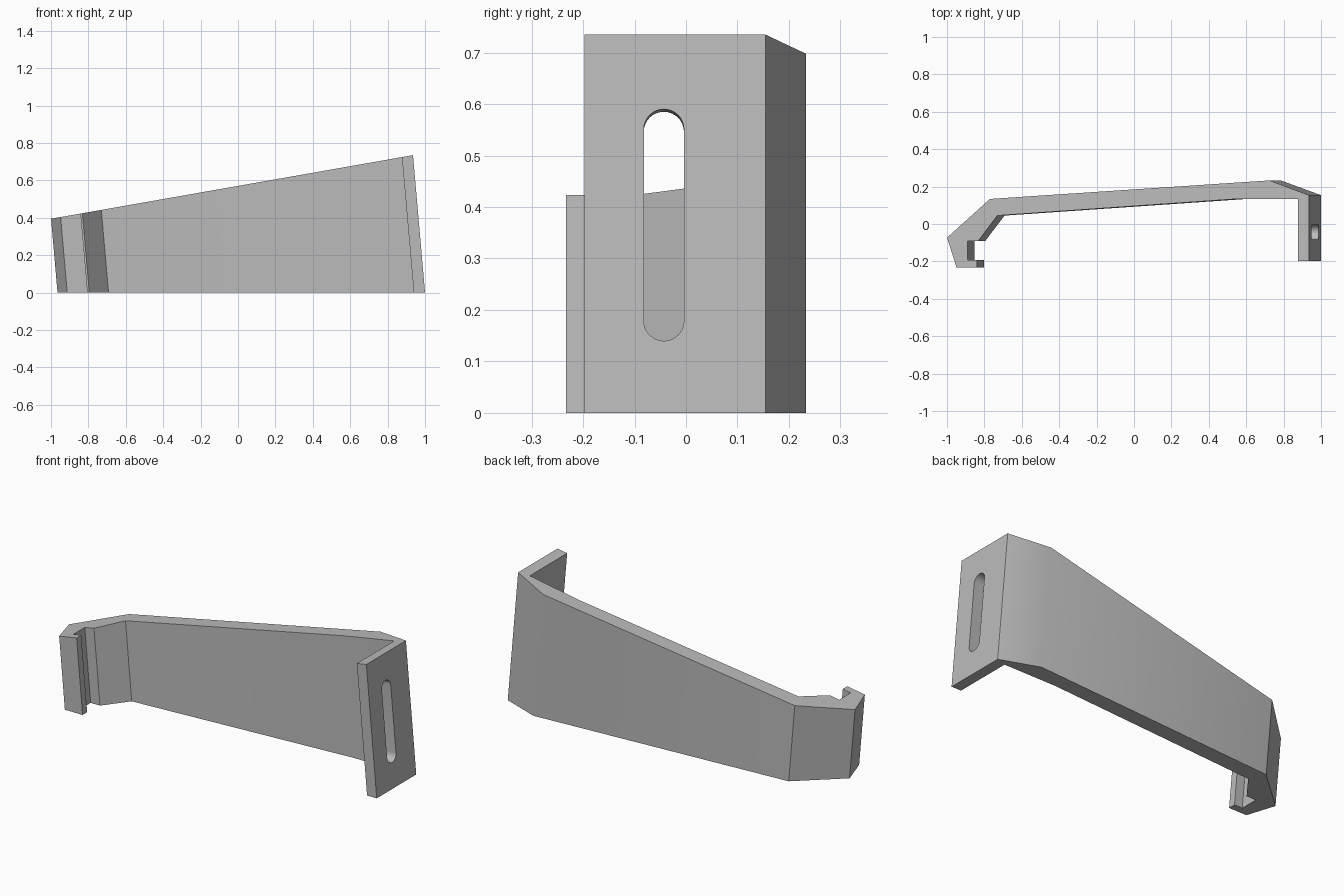
import bpy, bmesh
from math import radians, sin, cos, pi
from mathutils import Matrix

cube = bpy.data.objects.get("Cube")
if cube:
    bpy.data.objects.remove(cube, do_unlink=True)

LEAN = 0.0875      # sideways drift of the walls per unit of height
SLOPE = 0.1757     # rise of the slanted top along x
TILT = radians(5)

grey = bpy.data.materials.new("plain grey")
grey.use_nodes = True
COLOUR = (0.5, 0.5, 0.5, 1)
grey.diffuse_color = COLOUR
grey.node_tree.nodes["Principled BSDF"].inputs["Base Color"].default_value = COLOUR


def make_prism(name, lower, upper):
    """Closed solid between two matching outlines."""
    bm = bmesh.new()
    a = [bm.verts.new(p) for p in lower]
    b = [bm.verts.new(p) for p in upper]
    bm.faces.new(a)
    bm.faces.new(b)
    for i in range(len(a)):
        j = (i + 1) % len(a)
        bm.faces.new((a[i], a[j], b[j], b[i]))
    bmesh.ops.recalc_face_normals(bm, faces=bm.faces)
    mesh = bpy.data.meshes.new(name)
    bm.to_mesh(mesh)
    bm.free()
    mesh.materials.append(grey)
    obj = bpy.data.objects.new(name, mesh)
    bpy.context.collection.objects.link(obj)
    return obj


def top_point(x, y):
    """Slide a base point up the leaning wall to the slanted top."""
    z = (0.395 + SLOPE * (x + 1)) / (1 + SLOPE * LEAN)
    return (x - LEAN * z, y, z)


# Bracket outline at the base: hook, inner wall, end leg, outer wall
outline = [
    (-0.965, -0.073), (-0.913, -0.233), (-0.803, -0.233), (-0.803, -0.192),
    (-0.853, -0.192), (-0.853, -0.09), (-0.795, -0.09), (-0.692, 0.045),
    (0.62, 0.135), (0.94, 0.135), (0.94, -0.197), (1.0, -0.197),
    (1.0, 0.154), (0.785, 0.233), (-0.732, 0.134),
]
bracket = make_prism("hooked_bracket",
                     [(x, y, 0) for x, y in outline],
                     [top_point(x, y) for x, y in outline])

# Rounded slot through the end leg, square to its leaning face
RADIUS, HALF, STEPS = 0.039, 0.187, 16
slot = []
for side, start in ((1, 0), (-1, pi)):
    for i in range(STEPS + 1):
        t = start + pi * i / STEPS
        slot.append((RADIUS * cos(t), side * HALF + RADIUS * sin(t)))
cutter = make_prism("slot_cutter",
                    [(-0.12, y, z) for y, z in slot],
                    [(0.12, y, z) for y, z in slot])
cutter.data.transform(Matrix.Translation((0.968, -0.043, 0.365))
                      @ Matrix.Rotation(-TILT, 4, 'Y'))
cutter.hide_render = True

cut = bracket.modifiers.new("slot", 'BOOLEAN')
cut.operation = 'DIFFERENCE'
cut.solver = 'EXACT'
cut.object = cutter

bpy.ops.object.select_all(action='DESELECT')
bracket.select_set(True)
bpy.context.view_layer.objects.active = bracket
bpy.ops.object.modifier_apply(modifier="slot")
bpy.data.objects.remove(cutter, do_unlink=True)
bpy.ops.object.shade_smooth_by_angle(angle=radians(30))
